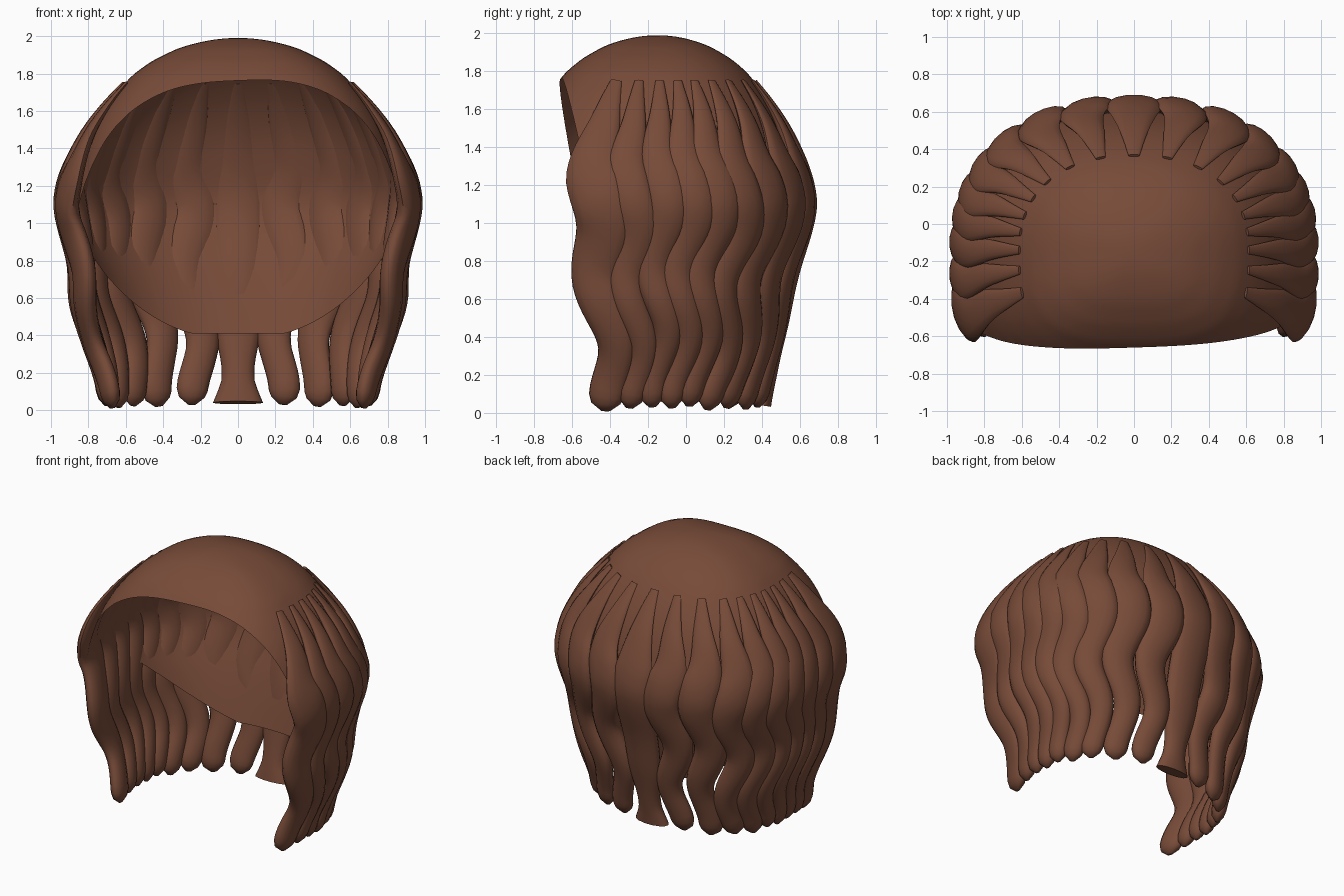
import bpy, bmesh, math, random
from mathutils import Vector

if "Cube" in bpy.data.objects:
    bpy.data.objects.remove(bpy.data.objects["Cube"])

random.seed(4)
brown = bpy.data.materials.new("brown hair")
brown.diffuse_color = (0.185, 0.07, 0.04, 1)
brown.use_nodes = True
brown.node_tree.nodes["Principled BSDF"].inputs["Base Color"].default_value = brown.diffuse_color
YC = -0.15  # crown position along y

# Radius scale by height: scalp cap, centre line of the locks, sideways flare, lock thickness
CAP = [(1.93, .35), (1.87, .48), (1.8, .585), (1.7, .685), (1.6, .765), (1.5, .825),
       (1.4, .868), (1.3, .9), (1.2, .93), (1.1, .945), (1.0, .92), (.9, .88), (.8, .825),
       (.6, .745), (.41, .68)]
LOCK = [(1.75, .645), (1.65, .742), (1.5, .85), (1.4, .9), (1.3, .945), (1.2, .975), (1.1, .985),
        (1.0, .96), (.9, .93), (.8, .895), (.6, .815), (.4, .765), (.2, .735), (0, .68)]
FLARE = [(.9, 0), (.75, .03), (.6, .08), (.4, .065), (.2, .035), (0, .06)]
THICK = [(1.75, .008), (1.65, .015), (1.5, .028), (1.3, .045), (1.1, .06), (.6, .06), (.3, .052)]


def lookup(table, z):
    """Interpolated table value at height z."""
    if z >= table[0][0]:
        return table[0][1]
    for (z0, a), (z1, b) in zip(table, table[1:]):
        if z >= z1:
            return a + (b - a) * (z0 - z) / (z0 - z1)
    return table[-1][1]


def outline(phi):
    """Plan outline from the crown; phi = 0 is the back, 90 degrees the side."""
    s, c = math.sin(phi), math.cos(phi)
    b, n = (.80, 2.3) if c > 0 else (.82, 3.0)
    r = (abs(s / .95) ** n + abs(c / b) ** n) ** (-1 / n)
    return Vector((r * s, r * c, 0))


def finish(bm, name, angle):
    """Turn the mesh into a smooth shaded object."""
    bmesh.ops.recalc_face_normals(bm, faces=bm.faces)
    me = bpy.data.meshes.new(name)
    bm.to_mesh(me)
    bm.free()
    me.materials.append(brown)
    ob = bpy.data.objects.new(name, me)
    bpy.context.collection.objects.link(ob)
    bpy.ops.object.select_all(action='DESELECT')
    ob.select_set(True)
    bpy.context.view_layer.objects.active = ob
    bpy.ops.object.shade_smooth_by_angle(angle=math.radians(angle))


# Scalp cap: thin dome that reaches lower at the back, with an open face
bm = bmesh.new()
cols, rows = 96, 40
top = bm.verts.new((0, YC, 1.99))
grid = []
for i in range(cols):
    p = outline(2 * math.pi * i / cols)
    low = min(1.1, max(.41, .41 + (.42 - (YC + .75 * p.y))))
    col = []
    for j in range(1, rows + 1):
        z = 1.99 - (1.99 - low) * (j / rows) ** 1.8
        k = .35 * math.sqrt((1.99 - z) / .06) if z > 1.93 else lookup(CAP, z)
        col.append(bm.verts.new((p.x * k, YC + p.y * k, z)))
    grid.append(col)
for i in range(cols):
    a, b = grid[i], grid[(i + 1) % cols]
    bm.faces.new((top, a[0], b[0]))
    for j in range(rows - 1):
        bm.faces.new((a[j], a[j + 1], b[j + 1], b[j]))
inner = [v for col in grid for v in col[3:-1]]
for _ in range(3):
    bmesh.ops.smooth_vert(bm, verts=inner, factor=.4,
                          use_axis_x=True, use_axis_y=True, use_axis_z=True)
bmesh.ops.bisect_plane(bm, geom=bm.verts[:] + bm.edges[:] + bm.faces[:], dist=1e-5,
                       plane_co=(0, -.66, 1.76), plane_no=(.04, -1, -.2), clear_outer=True)
finish(bm, "scalp_cap", 60)


# Wavy lock: flattened tapering tube that hangs from the cap
def lock(name, deg, half_width, tip, side, blunt=False):
    phi = math.radians(deg) * side
    p = outline(phi)
    tan = (outline(phi - .02 * side) - outline(phi + .02 * side)).normalized()  # towards the back
    out = Vector((-tan.y, tan.x, 0))
    if out.dot(p) < 0:
        out = -out
    steps, sides = 44, 14
    shift = random.uniform(-.05, .05)
    path = []
    for i in range(steps + 1):
        z = 1.75 + (tip - 1.75) * i / steps
        fade = min(1, max(0, (1.6 - z) / .5))
        wave = math.cos(2 * math.pi * (z - 1.05 + shift) / .66)
        roll = math.sin(2 * math.pi * (z - .95 + shift) / .66)
        k = lookup(LOCK, z)
        pos = Vector((p.x * (k + lookup(FLARE, z)), YC + p.y * k, z))
        pos += out * (.01 * roll * min(1, max(0, (1.1 - z) / .3)))
        if deg:
            pos += tan * (.046 * wave * fade)
        path.append(pos)
    for _ in range(3):  # relax the path
        path = [path[0]] + [(path[i - 1] + path[i] * 2 + path[i + 1]) / 4
                            for i in range(1, steps)] + [path[-1]]
    bm = bmesh.new()
    rings = []
    for i, pos in enumerate(path):
        d = (path[min(i + 1, steps)] - path[max(i - 1, 0)]).normalized()
        n = (out - d * out.dot(d)).normalized()
        w = d.cross(n).normalized()
        z = pos.z
        grow = min(1, .2 + .8 * max(0, 1.75 - z) / .5)
        thin = 1 - .36 * min(1, max(0, (1.0 - z) / .7))
        end = max(0, (tip + .1 - z) / .1)
        cap_end = math.sqrt(max(.06, 1 - .94 * end ** 2))
        if blunt:  # waisted, then flared square end
            thin = 1 - .3 * math.exp(-((z - .2) / .18) ** 2) - .12 * min(1, max(0, (1 - z) / .5))
            thin += .2 * max(0, 1 - z / .15)
            cap_end = 1
        a = half_width * grow * thin * cap_end
        b = lookup(THICK, z) * cap_end
        rings.append([bm.verts.new(pos + w * (a * math.cos(q)) + n * (b * math.sin(q)))
                      for q in (2 * math.pi * s / sides for s in range(sides))])
    for r0, r1 in zip(rings, rings[1:]):
        for s in range(sides):
            e = (s + 1) % sides
            bm.faces.new((r0[s], r0[e], r1[e], r1[s]))
    bm.faces.new(rings[0])
    bm.faces.new(rings[-1])
    finish(bm, name, 60)


lock("back_centre_lock", 0, .15, .04, 1, True)
# Angle from the back, half width and tip height of each mirrored pair
PAIRS = [(19.5, .135, .03), (37, .135, .02), (51, .125, .025), (62, .115, .015), (71.5, .11, .035),
         (80, .11, .025), (89, .11, .03), (99, .115, .025), (110, .15, .01)]
for i, (deg, width, tip) in enumerate(PAIRS):
    for side, label in ((1, "right"), (-1, "left")):
        lock(f"{label}_lock_{i + 1}", deg, width, tip, side)
